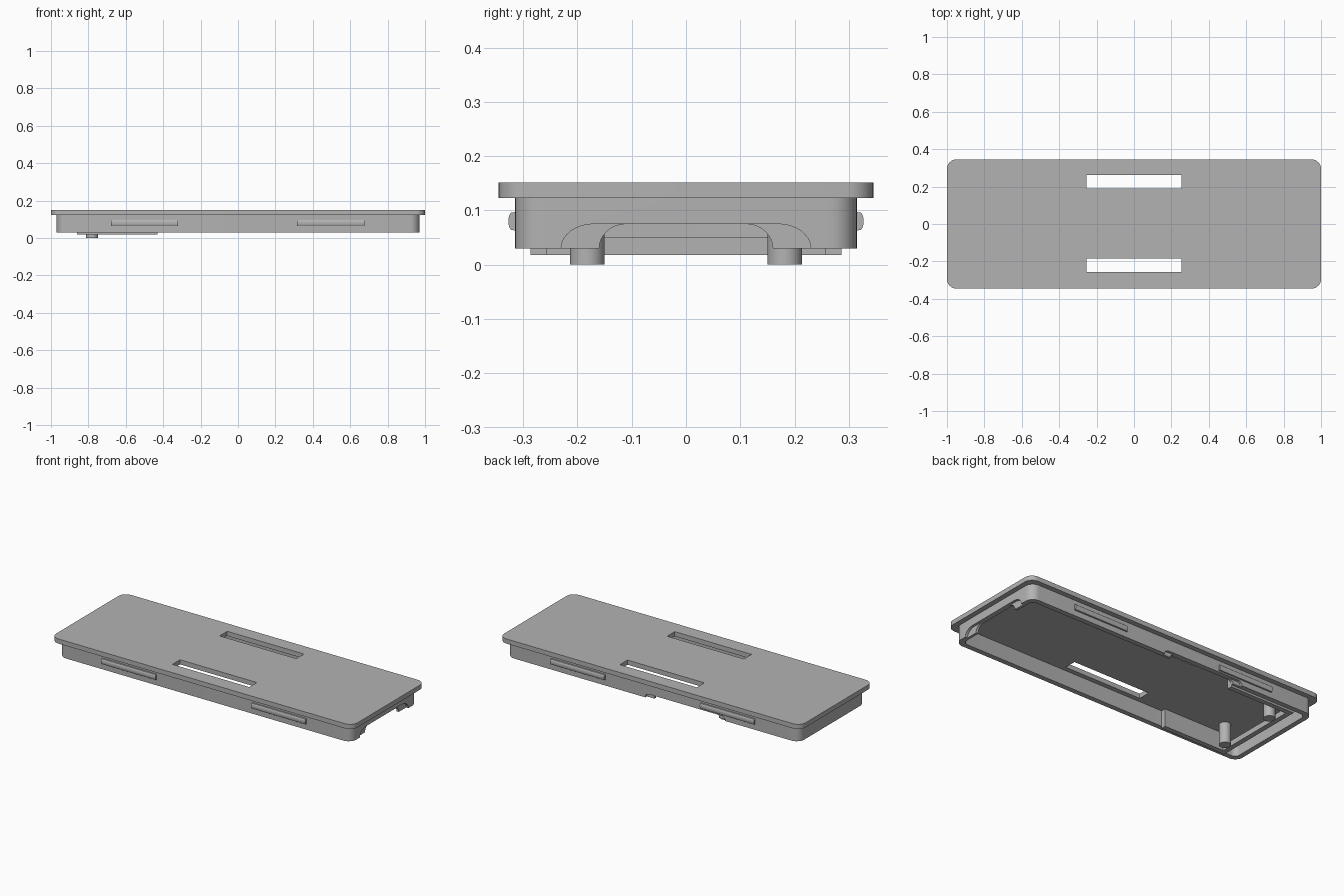
import bpy, bmesh, math
from mathutils import Matrix, Vector

cube = bpy.data.objects.get("Cube")
if cube:
    bpy.data.objects.remove(cube, do_unlink=True)

grey = bpy.data.materials.new("light grey")
grey.use_nodes = True
grey.diffuse_color = (0.45, 0.45, 0.45, 1)
grey.node_tree.nodes["Principled BSDF"].inputs["Base Color"].default_value = (0.45, 0.45, 0.45, 1)


def prism(name, outline, axis, lo, hi):
    """Extrude a 2D outline along axis x, y or z between lo and hi."""
    place = {"x": lambda a, b: (lo, a, b),
             "y": lambda a, b: (a, lo, b),
             "z": lambda a, b: (a, b, lo)}[axis]
    bm = bmesh.new()
    face = bm.faces.new([bm.verts.new(place(a, b)) for a, b in outline])
    new = bmesh.ops.extrude_face_region(bm, geom=[face])["geom"]
    step = Vector([hi - lo if axis == c else 0 for c in "xyz"])
    bmesh.ops.translate(bm, vec=step, verts=[v for v in new if isinstance(v, bmesh.types.BMVert)])
    bmesh.ops.recalc_face_normals(bm, faces=bm.faces)
    mesh = bpy.data.meshes.new(name)
    bm.to_mesh(mesh)
    bm.free()
    mesh.materials.append(grey)
    ob = bpy.data.objects.new(name, mesh)
    bpy.context.collection.objects.link(ob)
    return ob


def box(name, x0, x1, y0, y1, z0, z1):
    return prism(name, [(x0, y0), (x1, y0), (x1, y1), (x0, y1)], "z", z0, z1)


def rounded(hx, hy, r, n=8):
    """Rounded rectangle outline."""
    pts = []
    for q, (sx, sy) in enumerate([(1, 1), (-1, 1), (-1, -1), (1, -1)]):
        for i in range(n + 1):
            a = math.pi / 2 * (q + i / n)
            pts.append((sx * (hx - r) + r * math.cos(a), sy * (hy - r) + r * math.sin(a)))
    return pts


def arch(centre, half, top, rx, rz, n=8):
    """Opening with rounded shoulders, running down past the rim."""
    right = [(half, 0.0)]
    for i in range(n + 1):
        a = math.pi / 2 * i / n
        right.append((half - rx + rx * math.cos(a), top - rz + rz * math.sin(a)))
    return [(centre + a, b) for a, b in right] + [(centre - a, b) for a, b in reversed(right)]


def cut(ob, cutter):
    cutter.hide_render = True
    mod = ob.modifiers.new("cut", "BOOLEAN")
    mod.operation = "DIFFERENCE"
    mod.solver = "EXACT"
    mod.object = cutter
    activate(ob)
    bpy.ops.object.modifier_apply(modifier=mod.name)
    bpy.data.objects.remove(cutter, do_unlink=True)


def activate(ob):
    bpy.ops.object.select_all(action="DESELECT")
    ob.select_set(True)
    bpy.context.view_layer.objects.active = ob


def smooth(ob):
    activate(ob)
    bpy.ops.object.shade_smooth_by_angle(angle=math.radians(30))


# Top plate with two long slots
plate = prism("top_plate", rounded(1, 0.345, 0.05), "z", 0.123, 0.151)
for y0, y1 in ((0.19, 0.262), (-0.257, -0.185)):
    cut(plate, box("slot_cutter", -0.255, 0.255, y0, y1, 0.1, 0.2))
smooth(plate)

# Skirt wall below the plate
skirt = prism("skirt", rounded(0.97, 0.315, 0.05), "z", 0.03, 0.1235)
cut(skirt, prism("cavity_cutter", rounded(0.94, 0.285, 0.03), "z", 0.0, 0.2))

# Stepped arched opening in the left end
cut(skirt, prism("outer_arch_cutter", arch(0, 0.23, 0.075, 0.06, 0.045), "x", 0.955, 1.0))
cut(skirt, prism("inner_arch_cutter", arch(0, 0.16, 0.075, 0.05, 0.045), "x", 0.92, 0.96))

# Shallow stepped opening in the back wall
cut(skirt, prism("outer_back_cutter", arch(-0.215, 0.265, 0.055, 0.03, 0.02), "y", 0.3, 0.35))
cut(skirt, prism("inner_back_cutter", arch(-0.215, 0.215, 0.055, 0.03, 0.02), "y", 0.27, 0.305))
smooth(skirt)

for side, s in (("front", -1), ("back", 1)):
    # Snap ridges with rounded outer edges
    for end, x in (("right", -0.5), ("left", 0.495)):
        section = [(s * 0.31, 0.063)]
        for i in range(9):
            a = math.pi * (i / 8 - 0.5)
            section.append((s * (0.315 + 0.012 * max(0, math.cos(a)) ** 0.5),
                            0.08 + 0.017 * math.sin(a)))
        section.append((s * 0.31, 0.097))
        smooth(prism(f"{side}_{end}_snap_ridge", section, "x", x - 0.18, x + 0.18))

    # Inner side rail
    y0, y1 = sorted((s * 0.257, s * 0.2865))
    box(f"{side}_rail", -0.86, -0.43, y0, y1, 0.018, 0.1235)

    # Round peg hanging from the plate
    peg = [(-0.78 + 0.032 * math.cos(math.tau * i / 32),
            s * 0.182 + 0.032 * math.sin(math.tau * i / 32)) for i in range(32)]
    smooth(prism(f"{side}_peg", peg, "z", 0.0, 0.1235))

# Cross bar joining the rails
box("cross_bar", -0.86, -0.83, -0.258, 0.258, 0.018, 0.05)
